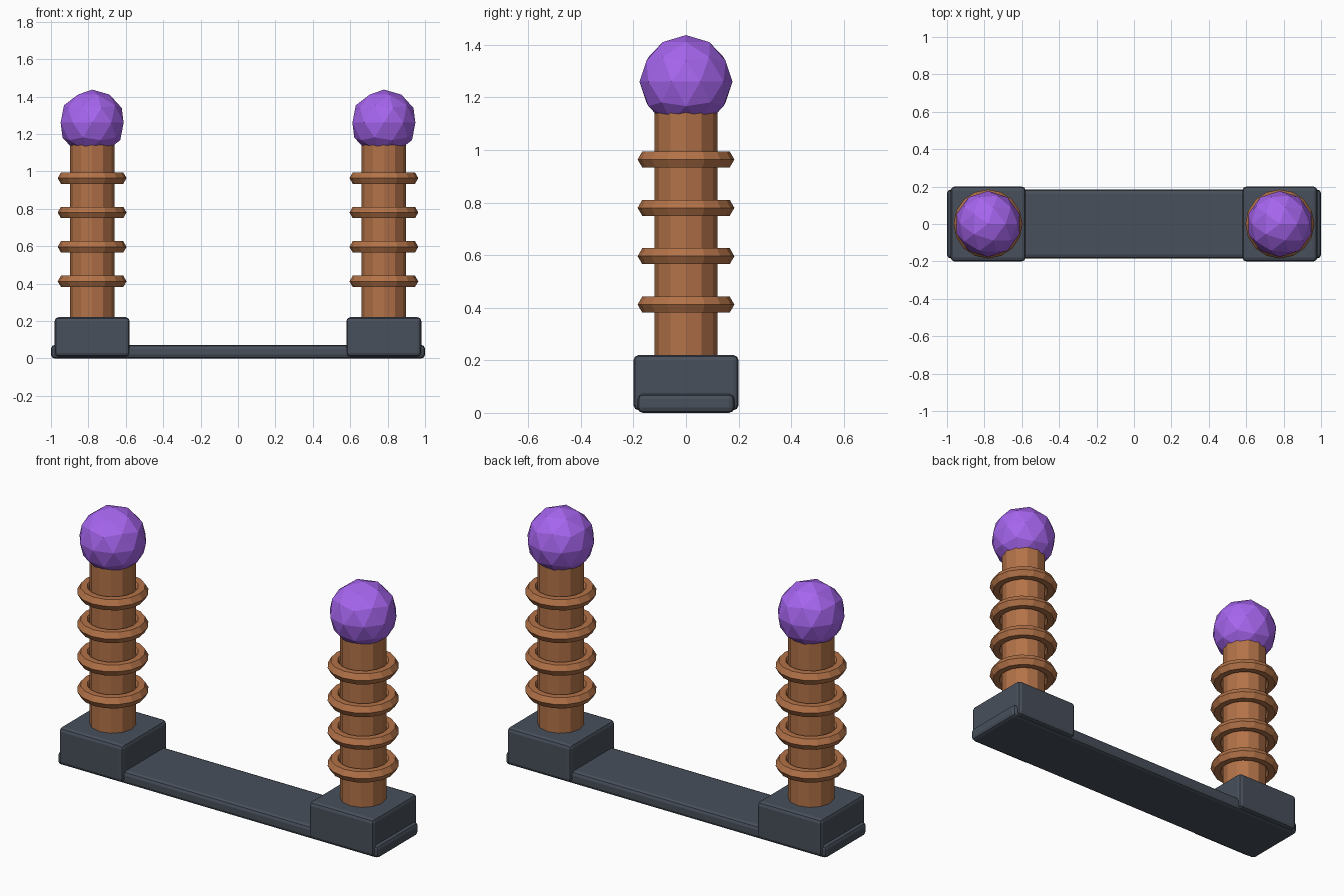
import bpy
from math import radians

if "Cube" in bpy.data.objects:
    bpy.data.objects.remove(bpy.data.objects["Cube"])


def material(name, color):
    m = bpy.data.materials.new(name)
    m.diffuse_color = color
    m.use_nodes = True
    m.node_tree.nodes["Principled BSDF"].inputs["Base Color"].default_value = m.diffuse_color
    return m


slate = material("slate", (0.065, 0.08, 0.105, 1))
copper = material("copper", (0.45, 0.17, 0.065, 1))
violet = material("violet", (0.38, 0.13, 0.85, 1))


def finish(name, mat):
    ob = bpy.context.object
    ob.name = name
    ob.data.materials.append(mat)
    return ob


def box(name, x0, x1, half_y, z0, z1, bevel):
    bpy.ops.mesh.primitive_cube_add(size=1, location=((x0 + x1) / 2, 0, (z0 + z1) / 2))
    ob = finish(name, slate)
    ob.scale = (x1 - x0, 2 * half_y, z1 - z0)
    bpy.ops.object.transform_apply(location=False, rotation=False, scale=True)
    b = ob.modifiers.new("bevel", 'BEVEL')
    b.width, b.segments = bevel, 2
    return ob


# long base plate
box("base_plate", -1.0, 1.0, 0.184, 0.0, 0.072, 0.02)

for side, x in (("left", -0.78), ("right", 0.78)):
    # foot block
    box(side + "_foot", x - 0.2, x + 0.2, 0.2, 0.01, 0.22, 0.02)

    # faceted post
    bpy.ops.mesh.primitive_cylinder_add(vertices=12, radius=0.119, depth=1.0,
                                        location=(x, 0, 0.67))
    finish(side + "_post", copper)

    # coil rings
    for i in range(4):
        bpy.ops.mesh.primitive_torus_add(major_segments=16, minor_segments=6,
                                         major_radius=0.149, minor_radius=0.035,
                                         location=(x, 0, 0.412 + 0.184 * i))
        finish(f"{side}_ring_{i + 1}", copper)

    # faceted ball on top
    bpy.ops.mesh.primitive_ico_sphere_add(subdivisions=2, radius=0.177,
                                          location=(x, 0, 1.26))
    finish(side + "_ball", violet)
